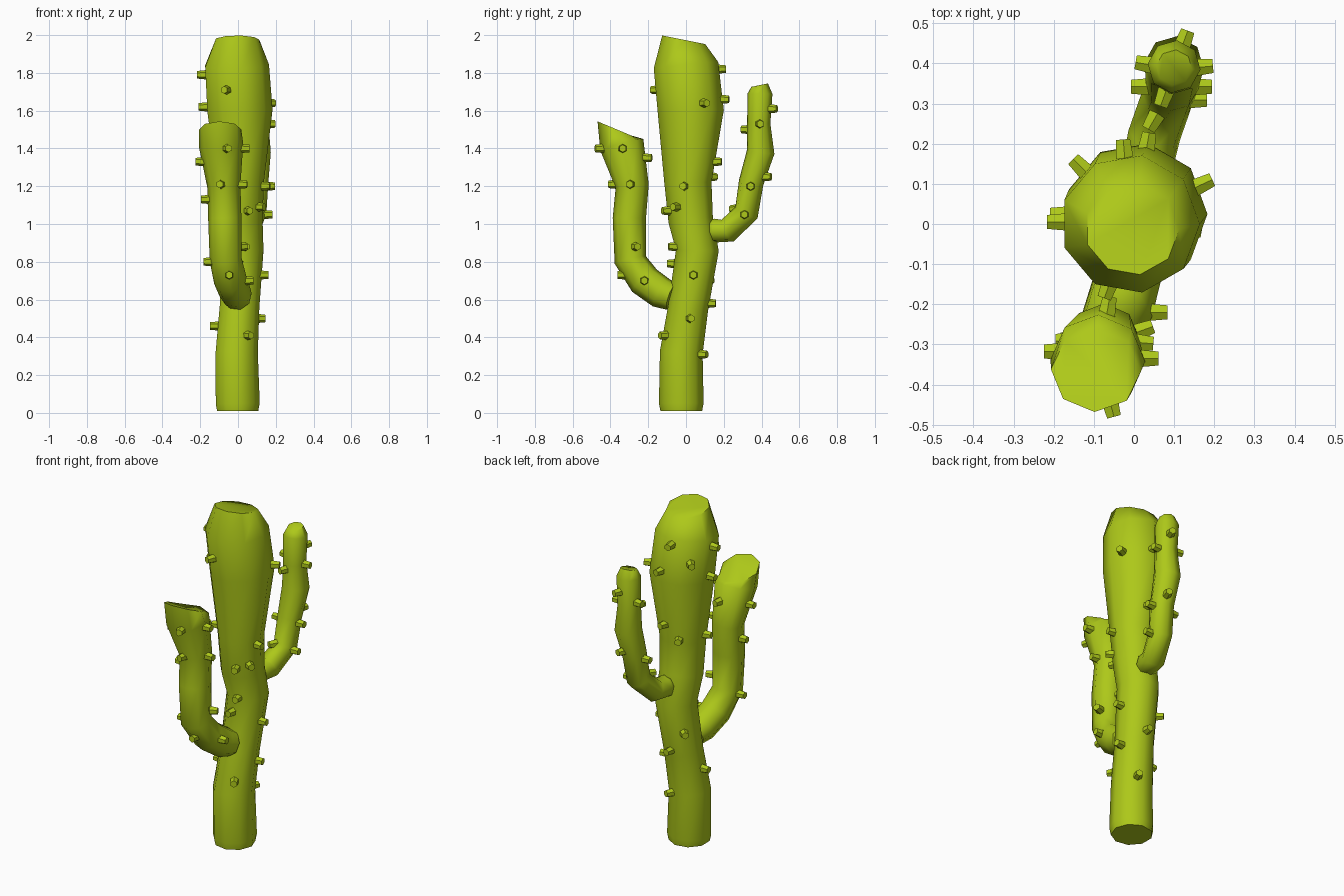
import bpy, bmesh, math
from mathutils import Vector, Quaternion

if "Cube" in bpy.data.objects:
    bpy.data.objects.remove(bpy.data.objects["Cube"])

green = bpy.data.materials.new("cactus_green")
green.diffuse_color = (0.42, 0.58, 0.01, 1)
green.use_nodes = True
green.node_tree.nodes["Principled BSDF"].inputs["Base Color"].default_value = green.diffuse_color


def finish(name, bm, angle):
    bmesh.ops.recalc_face_normals(bm, faces=bm.faces)
    me = bpy.data.meshes.new(name)
    bm.to_mesh(me)
    bm.free()
    ob = bpy.data.objects.new(name, me)
    bpy.context.collection.objects.link(ob)
    me.materials.append(green)
    bpy.ops.object.select_all(action='DESELECT')
    ob.select_set(True)
    bpy.context.view_layer.objects.active = ob
    bpy.ops.object.shade_smooth_by_angle(angle=math.radians(angle))
    return ob


def stem(name, path, sides, tip_normal, start_normal=None):
    """Sweep a ring along (x, y, z, radius) points; tip can be slanted."""
    pts = [Vector(p[:3]) for p in path]
    n = len(pts)
    bm = bmesh.new()
    rings = []
    prev, q = Vector((0, 0, 1)), Quaternion()
    for i, p in enumerate(pts):
        t = (pts[min(i + 1, n - 1)] - pts[max(i - 1, 0)]).normalized()
        if i == n - 1:
            t = Vector(tip_normal).normalized()
        if i == 0 and start_normal:
            t = Vector(start_normal).normalized()
        q = prev.rotation_difference(t) @ q
        prev = t
        r = path[i][3]
        rings.append([bm.verts.new(p + q @ Vector((r * math.cos(a), r * math.sin(a), 0)))
                      for a in (2 * math.pi * k / sides for k in range(sides))])
    for a, b in zip(rings, rings[1:]):
        for k in range(sides):
            m = (k + 1) % sides
            bm.faces.new((a[k], a[m], b[m], b[k]))
    bm.faces.new(rings[0][::-1])
    bm.faces.new(rings[-1])
    return finish(name, bm, 65)


def spikes(name, path, places):
    """Short blunt pegs at (height, compass angle) on a stem."""
    bm = bmesh.new()
    for z, deg in places:
        i = 0
        while i < len(path) - 2 and path[i + 1][2] < z:
            i += 1
        a, b = path[i], path[i + 1]
        f = max(0, min(1, (z - a[2]) / (b[2] - a[2])))
        x, y, _, r = (u + (v - u) * f for u, v in zip(a, b))
        d = Vector((math.cos(math.radians(deg)), math.sin(math.radians(deg)), 0))
        mat = d.to_track_quat('Z', 'Y').to_matrix().to_4x4()
        mat.translation = Vector((x, y, z)) + d * (r - 0.005)
        bmesh.ops.create_cone(bm, cap_ends=True, segments=6, radius1=0.028,
                              radius2=0.02, depth=0.08, matrix=mat)
    finish(name, bm, 50)


# Main trunk
trunk = [(-0.005, -0.025, 0.01, 0.112), (-0.005, -0.025, 0.05, 0.12),
         (-0.01, -0.025, 0.32, 0.115), (0.005, 0.012, 0.56, 0.108),
         (0.02, 0.06, 0.86, 0.115), (0.01, 0.025, 1.02, 0.12),
         (0.01, 0.01, 1.22, 0.127), (0.005, 0.025, 1.6, 0.178),
         (-0.01, 0.0, 1.84, 0.174), (-0.005, -0.012, 1.975, 0.118)]
stem("trunk", trunk, 9, (0, 0.2, 1), (0, 0, 1))
spikes("trunk_spikes", trunk, [
    (1.82, 95), (1.66, 80), (1.64, 25), (1.33, 80), (1.2, -10), (1.09, -35),
    (1.07, -70), (0.88, -80), (0.79, -95), (0.73, 0), (0.58, 85), (0.5, 10),
    (0.46, 180), (0.41, -60), (0.31, 65), (1.79, 180), (1.62, 180),
    (1.71, -110), (1.72, 135), (1.25, 115), (0.7, 135), (1.25, 190)])

# Larger front arm
front = [(0.0, -0.075, 0.615, 0.075), (-0.015, -0.13, 0.635, 0.085),
         (-0.04, -0.22, 0.7, 0.088), (-0.065, -0.295, 0.81, 0.085),
         (-0.07, -0.3, 1.03, 0.088), (-0.075, -0.285, 1.2, 0.088),
         (-0.09, -0.34, 1.42, 0.118), (-0.095, -0.365, 1.5, 0.112)]
stem("front_arm", front, 8, (0, 0.42, 1))
spikes("front_arm_spikes", front, [
    (1.33, 180), (1.4, 0), (1.4, -75), (1.35, 80), (1.21, -5), (1.21, -100),
    (1.13, 180), (0.88, 20), (0.8, 180), (0.73, -90), (0.7, 0)])

# Smaller back arm
back = [(0.03, 0.12, 0.97, 0.05), (0.035, 0.15, 0.965, 0.064),
        (0.05, 0.22, 0.965, 0.066), (0.085, 0.32, 1.06, 0.066),
        (0.095, 0.345, 1.22, 0.066), (0.1, 0.395, 1.38, 0.074),
        (0.1, 0.385, 1.53, 0.062), (0.1, 0.392, 1.69, 0.066),
        (0.1, 0.39, 1.735, 0.045)]
stem("back_arm", back, 8, (0, -0.2, 1))
spikes("back_arm_spikes", back, [
    (1.5, -110), (1.61, 70), (1.53, 5), (1.55, 170), (1.25, 70), (1.2, 0),
    (1.08, -120), (1.05, 0), (1.2, 180)])
